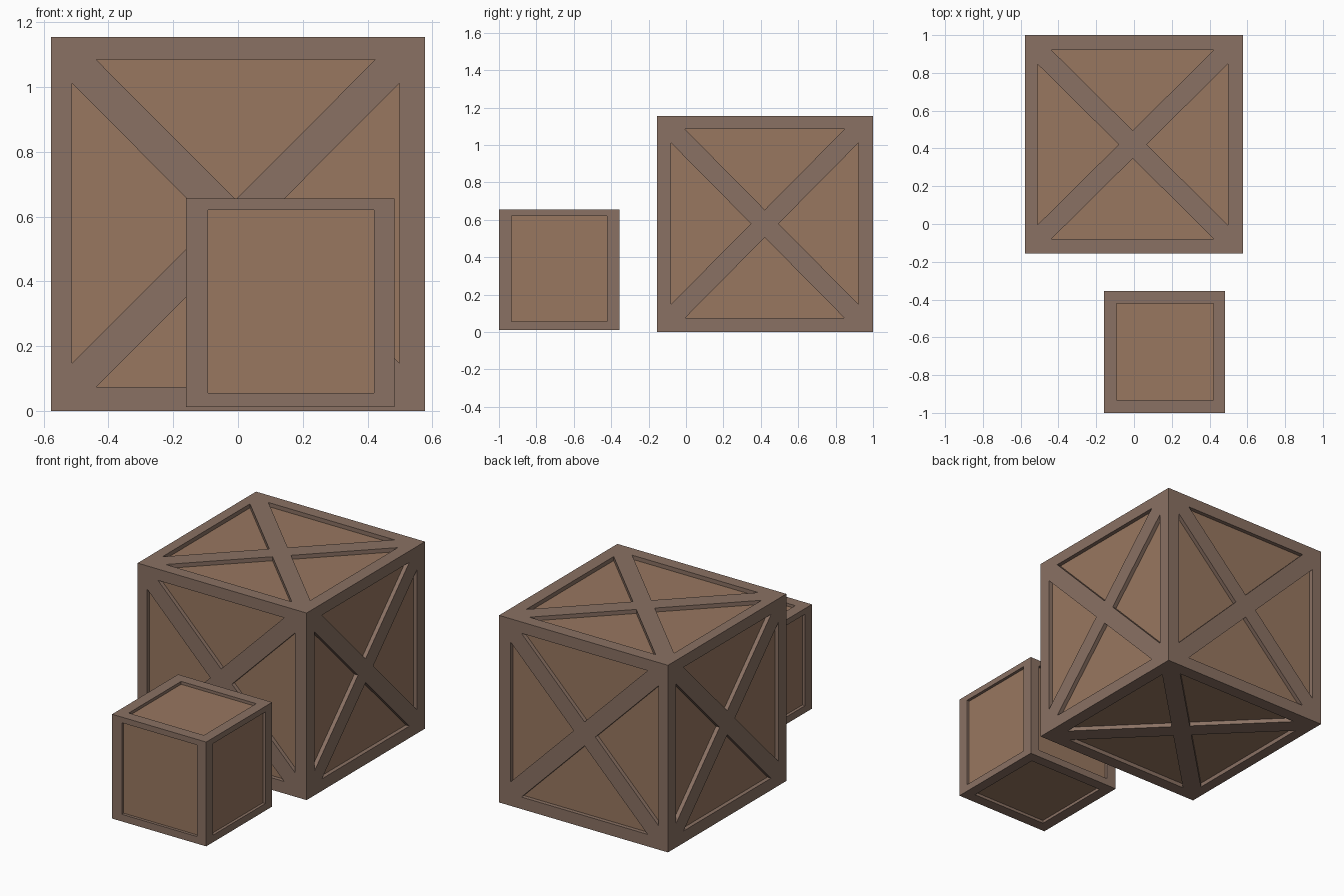
import bpy, bmesh
from mathutils import Vector

if "Cube" in bpy.data.objects:
    bpy.data.objects.remove(bpy.data.objects["Cube"])


def material(name, colour):
    m = bpy.data.materials.new(name)
    m.diffuse_color = (*colour, 1)
    m.use_nodes = True
    m.node_tree.nodes["Principled BSDF"].inputs["Base Color"].default_value = m.diffuse_color
    return m


FRAME = material("frame_wood", (0.254, 0.165, 0.125))
PANEL = material("panel_wood", (0.314, 0.184, 0.117))


def crate(name, lo, hi, inner_lo, inner_hi, depth, brace=0):
    """Box with sunken panels on all six sides; brace > 0 adds an X of that half width."""
    bm = bmesh.new()

    def face(points, mat=0):
        bm.faces.new([bm.verts.new(p) for p in points]).material_index = mat

    def rect(axis, level, a, b):
        u, v = (axis + 1) % 3, (axis + 2) % 3
        pts = []
        for pu, pv in ((a[u], a[v]), (b[u], a[v]), (b[u], b[v]), (a[u], b[v])):
            p = Vector((0, 0, 0))
            p[axis], p[u], p[v] = level, pu, pv
            pts.append(p)
        return pts

    for axis in range(3):
        for level, sign in ((lo[axis], 1), (hi[axis], -1)):
            sink = Vector((0, 0, 0))
            sink[axis] = sign * depth
            outer = rect(axis, level, lo, hi)
            inner = rect(axis, level, inner_lo, inner_hi)
            if brace:
                # four triangular openings around the X brace
                centre = sum(inner, Vector()) / 4
                holes = []
                for k in range(4):
                    a, b = inner[k], inner[(k + 1) % 4]
                    along = (b - a).normalized() * brace
                    out = ((a + b) / 2 - centre).normalized() * brace
                    holes.append([a + along, b - along, centre + out])
                for k in range(4):
                    h, prev = holes[k], holes[k - 1]
                    face([outer[k], outer[(k + 1) % 4], h[1], h[0]])
                    face([outer[k], h[0], h[2], centre, prev[2], prev[1]])
            else:
                holes = [inner]
                for k in range(4):
                    n = (k + 1) % 4
                    face([outer[k], outer[n], inner[n], inner[k]])
            # recess walls and sunken panel
            for h in holes:
                for p, q in zip(h, h[1:] + h[:1]):
                    face([p, q, q + sink, p + sink])
                face([p + sink for p in h], 1)

    bmesh.ops.remove_doubles(bm, verts=bm.verts, dist=1e-4)
    bmesh.ops.recalc_face_normals(bm, faces=bm.faces)
    mesh = bpy.data.meshes.new(name)
    bm.to_mesh(mesh)
    bm.free()
    mesh.materials.append(FRAME)
    mesh.materials.append(PANEL)
    ob = bpy.data.objects.new(name, mesh)
    bpy.context.collection.objects.link(ob)
    return ob


# big crate with X braces
crate("large_crate", (-0.577, -0.155, 0), (0.577, 1, 1.155),
      (-0.512, -0.08, 0.074), (0.498, 0.922, 1.085), 0.025, brace=0.074)

# small plain crate in front
crate("small_crate", (-0.16, -1, 0.012), (0.483, -0.356, 0.656),
      (-0.093, -0.933, 0.056), (0.42, -0.422, 0.621), 0.018)
